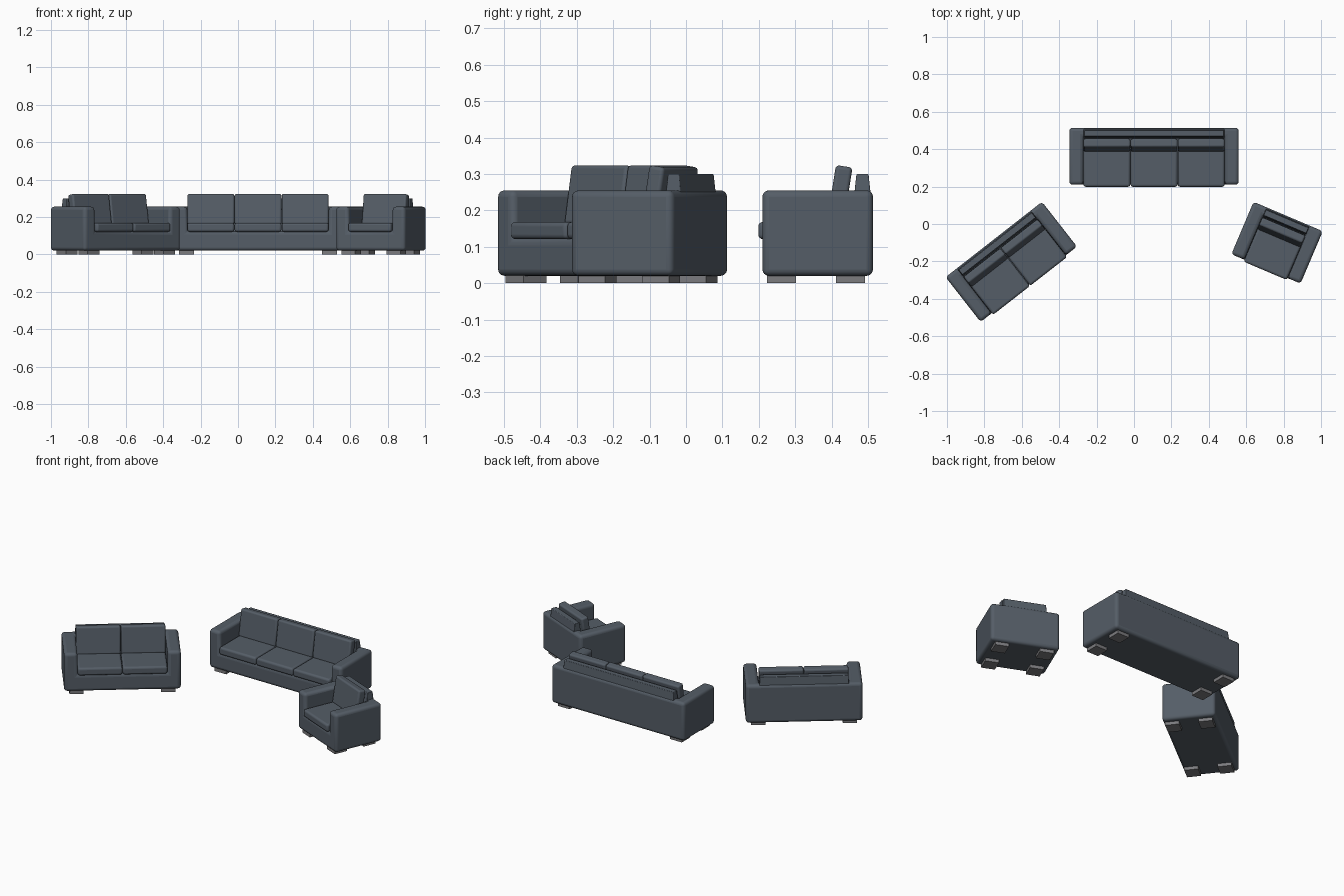
import bpy, bmesh
from math import radians
from mathutils import Matrix

if "Cube" in bpy.data.objects:
    bpy.data.objects.remove(bpy.data.objects["Cube"])

ARM, DEPTH, SEAT = 0.075, 0.152, 0.252      # arm width, half depth, cushion width


def material(name, rgb):
    m = bpy.data.materials.new(name)
    m.diffuse_color = (*rgb, 1)
    m.use_nodes = True
    m.node_tree.nodes["Principled BSDF"].inputs["Base Color"].default_value = m.diffuse_color
    return m


LEATHER = material("slate_leather", (0.09, 0.11, 0.135))
FEET = material("grey_feet", (0.2, 0.2, 0.21))


def box(name, lo, hi, place, mat, bevel=0, segs=3, tilt=0, taper=None):
    """Box between two local corners, tilted about x, then placed in the room."""
    size = [b - a for a, b in zip(lo, hi)]
    mid = [(a + b) / 2 for a, b in zip(lo, hi)]
    bm = bmesh.new()
    bmesh.ops.create_cube(bm, size=1)
    if taper:
        for v in bm.verts:
            if v.co.z > 0:
                v.co.x *= taper[0]
                v.co.y *= taper[1]
    bmesh.ops.scale(bm, vec=size, verts=bm.verts)
    bm.transform(Matrix.Translation(mid) @ Matrix.Rotation(tilt, 4, 'X'))
    me = bpy.data.meshes.new(name)
    bm.to_mesh(me)
    bm.free()
    me.materials.append(mat)
    ob = bpy.data.objects.new(name, me)
    bpy.context.collection.objects.link(ob)
    ob.matrix_world = place
    if bevel:
        soften(ob, bevel, segs)
    return ob


def soften(ob, width, segs=3):
    mod = ob.modifiers.new("rounded_edges", 'BEVEL')
    mod.width, mod.segments, mod.limit_method = width, segs, 'ANGLE'
    bpy.ops.object.select_all(action='DESELECT')
    ob.select_set(True)
    bpy.context.view_layer.objects.active = ob
    bpy.ops.object.shade_smooth_by_angle(angle=radians(40))


def couch(name, seats, x, y, angle):
    place = Matrix.Translation((x, y, 0)) @ Matrix.Rotation(radians(angle), 4, 'Z')
    inner = seats * SEAT / 2
    half = inner + ARM

    # one-piece shell: arms, base and back wall around a cut-out seat well
    shell = box(name + "_shell", (-half, -DEPTH, 0.02), (half, DEPTH, 0.255), place, LEATHER)
    well = box(name + "_well", (-inner, -0.4, 0.122), (inner, 0.1, 0.5), place, LEATHER)
    bpy.context.view_layer.update()
    cut = shell.modifiers.new("seat_well", 'BOOLEAN')
    cut.object, cut.operation, cut.solver = well, 'DIFFERENCE', 'EXACT'
    bpy.context.view_layer.objects.active = shell
    bpy.ops.object.modifier_apply(modifier=cut.name)
    bpy.data.objects.remove(well)
    soften(shell, 0.018, 4)

    # raised back rail
    box(name + "_back_rail", (-inner, 0.100, 0.24), (inner, 0.146, 0.30),
        place, LEATHER, 0.003, 2, taper=(0.985, 0.72))

    # seat and back cushions
    for i in range(seats):
        a = -inner + i * SEAT + 0.001
        b = a + SEAT - 0.002
        box(f"{name}_seat_cushion_{i + 1}", (a, -0.163, 0.121), (b, 0.095, 0.168),
            place, LEATHER, 0.012, 4)
        box(f"{name}_back_cushion_{i + 1}", (a, 0.037, 0.158), (b, 0.083, 0.322),
            place, LEATHER, 0.010, 4, tilt=radians(-9))

    # square block feet
    for sx in (-1, 1):
        for y0 in (-0.14, 0.05):
            cx = sx * (half - 0.07)
            box(name + "_foot", (cx - 0.04, y0, 0), (cx + 0.04, y0 + 0.08, 0.025), place, FEET)


couch("sofa", 3, 0.107, 0.362, 0)
couch("loveseat", 2, -0.656, -0.2025, 38)
couch("armchair", 1, 0.765, -0.10, -23)
